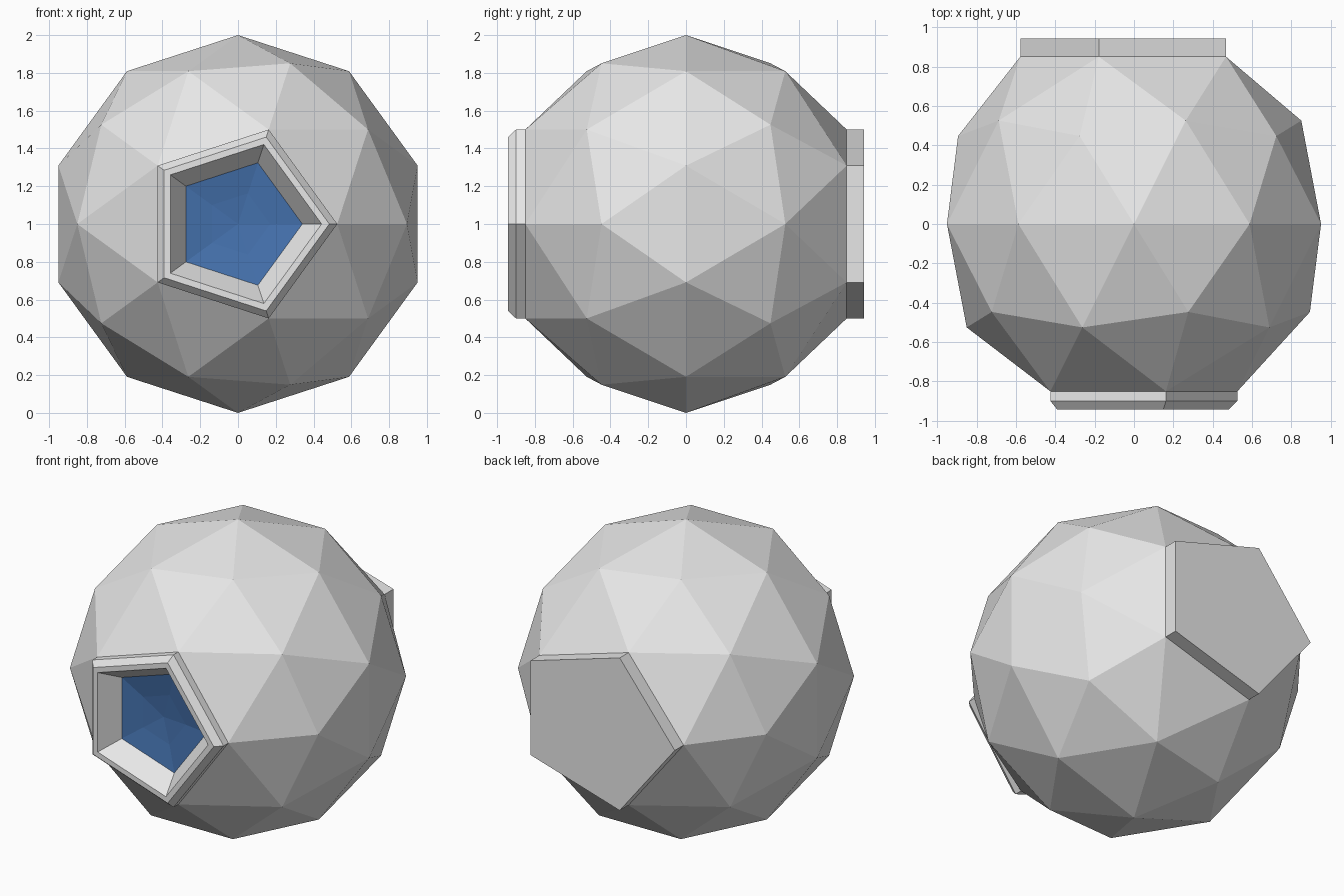
import bpy, bmesh, math
from mathutils import Matrix, Vector

if "Cube" in bpy.data.objects:
    bpy.data.objects.remove(bpy.data.objects["Cube"])


def material(name, rgb):
    m = bpy.data.materials.new(name)
    m.diffuse_color = (*rgb, 1)
    m.use_nodes = True
    m.node_tree.nodes["Principled BSDF"].inputs["Base Color"].default_value = m.diffuse_color
    return m


def make_object(name, bm, mat):
    mesh = bpy.data.meshes.new(name)
    bm.to_mesh(mesh)
    bm.free()
    mesh.materials.append(mat)
    ob = bpy.data.objects.new(name, mesh)
    ob.location.z = 1
    bpy.context.collection.objects.link(ob)
    return ob


def step(bm, face, y, scale):
    """Extrude a face to depth y, scaling its outline about the y axis."""
    new = bmesh.ops.extrude_discrete_faces(bm, faces=[face])["faces"][0]
    for v in new.verts:
        v.co = Vector((v.co.x * scale, y, v.co.z * scale))
    return new


def pole_cap(bm, side):
    """Merge the five triangles round the front or back pole into a pentagon."""
    pole = max(bm.verts, key=lambda v: v.co.y * side)
    bmesh.ops.dissolve_verts(bm, verts=[pole])
    return max(bm.faces, key=lambda f: f.calc_center_median().y * side)


grey = material("light grey", (0.8, 0.8, 0.8))
blue = material("window blue", (0.06, 0.17, 0.43))

# faceted ball with its poles facing front and back
bm = bmesh.new()
bmesh.ops.create_icosphere(bm, subdivisions=2, radius=1,
                           matrix=Matrix.Rotation(math.pi / 2, 4, "X"))

# back plate, slightly widened
back = pole_cap(bm, 1)
for v in back.verts:
    v.co.x *= 1.1
step(bm, back, 0.942, 1)

# front window frame: collar, chamfer, flat rim, recess
face = pole_cap(bm, -1)
R = 0.526
radius = R
for y, r in [(-0.90, R), (-0.942, 0.484), (-0.942, 0.443), (-0.81, 0.341)]:
    face = step(bm, face, y, r / radius)
    radius = r
outline = [v.co.copy() for v in face.verts]
bmesh.ops.delete(bm, geom=[face], context="FACES_ONLY")
make_object("pod_shell", bm, grey)

# shallow faceted window dish
bm = bmesh.new()
face = bm.faces.new([bm.verts.new(c) for c in outline])
face = step(bm, face, -0.785, 0.5)
poke = bmesh.ops.poke(bm, faces=[face])
poke["verts"][0].co.y = -0.77
make_object("window", bm, blue)
